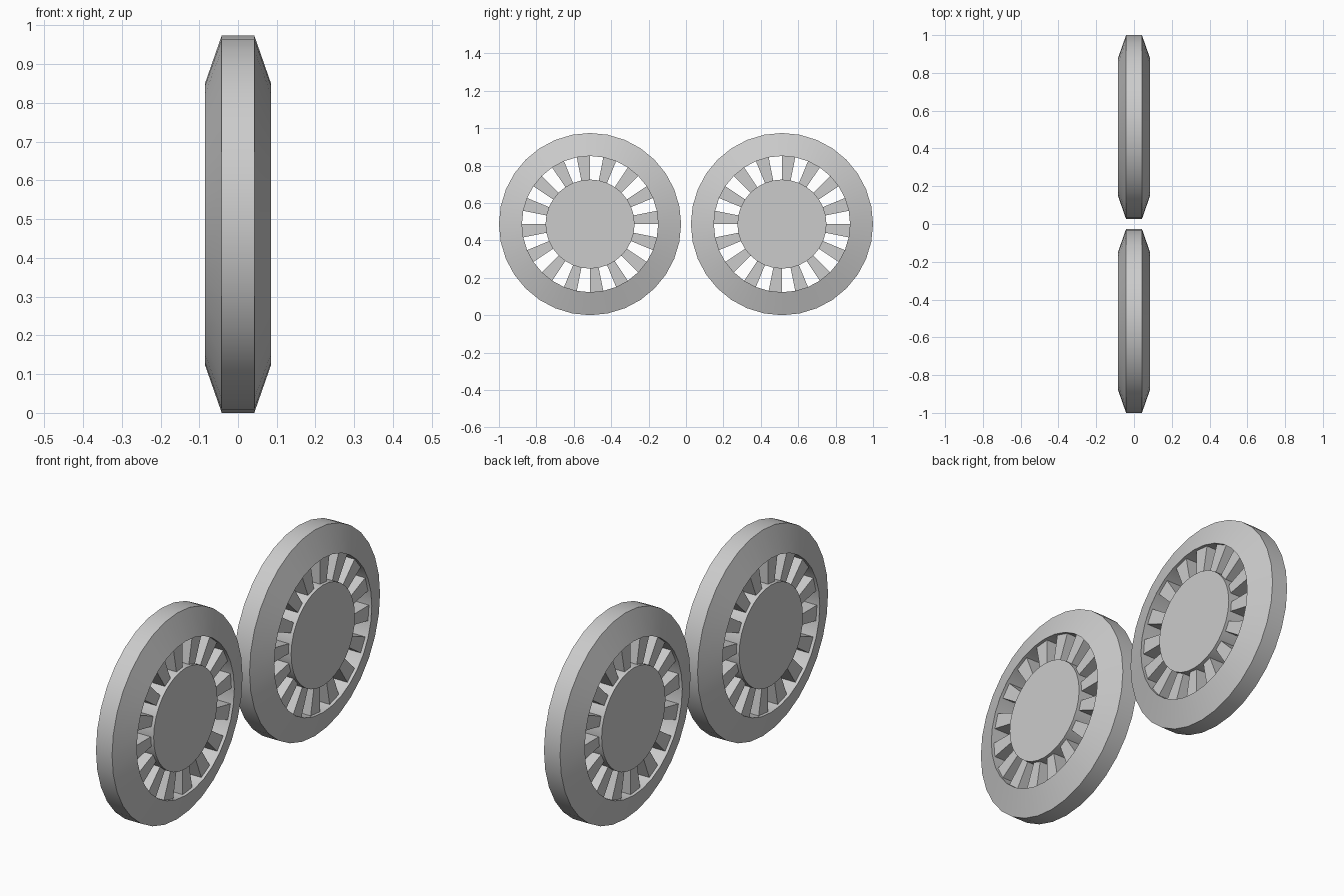
import bpy, bmesh, math
from mathutils import Matrix

if "Cube" in bpy.data.objects:
    bpy.data.objects.remove(bpy.data.objects["Cube"])

SEG = 32            # sides of each wheel
R, RIM, HUB = 0.487, 0.364, 0.238
TREAD, SIDE, SPOKE = 0.042, 0.085, 0.07   # half widths along x

grey = bpy.data.materials.new("grey")
grey.diffuse_color = (0.6, 0.6, 0.6, 1)
grey.use_nodes = True
grey.node_tree.nodes["Principled BSDF"].inputs["Base Color"].default_value = grey.diffuse_color


def point(x, r, step):
    a = 2 * math.pi * step / SEG
    return (x, r * math.sin(a), r * math.cos(a))


def finish(name, bm, y, smooth):
    bmesh.ops.recalc_face_normals(bm, faces=bm.faces)
    me = bpy.data.meshes.new(name)
    bm.to_mesh(me)
    bm.free()
    me.materials.append(grey)
    ob = bpy.data.objects.new(name, me)
    bpy.context.collection.objects.link(ob)
    ob.location = (0, y, R)
    if smooth:
        bpy.ops.object.select_all(action='DESELECT')
        ob.select_set(True)
        bpy.context.view_layer.objects.active = ob
        bpy.ops.object.shade_smooth_by_angle(angle=math.radians(15))
    return ob


def lathe(bm, profile):
    # closed ring from an (x, radius) profile
    rings = [[bm.verts.new(point(x, r, s)) for x, r in profile] for s in range(SEG)]
    n = len(profile)
    for s in range(SEG):
        a, b = rings[s], rings[(s + 1) % SEG]
        for i in range(n):
            j = (i + 1) % n
            bm.faces.new((a[i], a[j], b[j], b[i]))


def wheel(label, y, hand):
    # tyre with flat tread and sloping sides
    bm = bmesh.new()
    lathe(bm, [(-TREAD, R), (TREAD, R), (SIDE, RIM), (-SIDE, RIM)])
    finish(label + "_tyre", bm, y, True)

    # solid hub disc
    bm = bmesh.new()
    bmesh.ops.create_cone(bm, cap_ends=True, segments=SEG, radius1=HUB, radius2=HUB,
                          depth=2 * SIDE, matrix=Matrix.Rotation(math.pi / 2, 4, 'Y'))
    finish(label + "_hub", bm, y, True)

    # spokes fill every second sector between hub and tyre
    bm = bmesh.new()
    for k in range(0, SEG, 2):
        steps = (k * hand, (k + 1) * hand)
        quads = [[bm.verts.new(point(x, r, s)) for r, s in
                  ((HUB, steps[0]), (RIM, steps[0]), (RIM, steps[1]), (HUB, steps[1]))]
                 for x in (-SPOKE, SPOKE)]
        a, b = quads
        bm.faces.new(a)
        bm.faces.new(b)
        for i in (0, 2):
            j = i + 1
            bm.faces.new((a[i], a[j], b[j], b[i]))
    finish(label + "_spokes", bm, y, False)


wheel("front", -0.513, -1)
wheel("rear", 0.513, 1)
